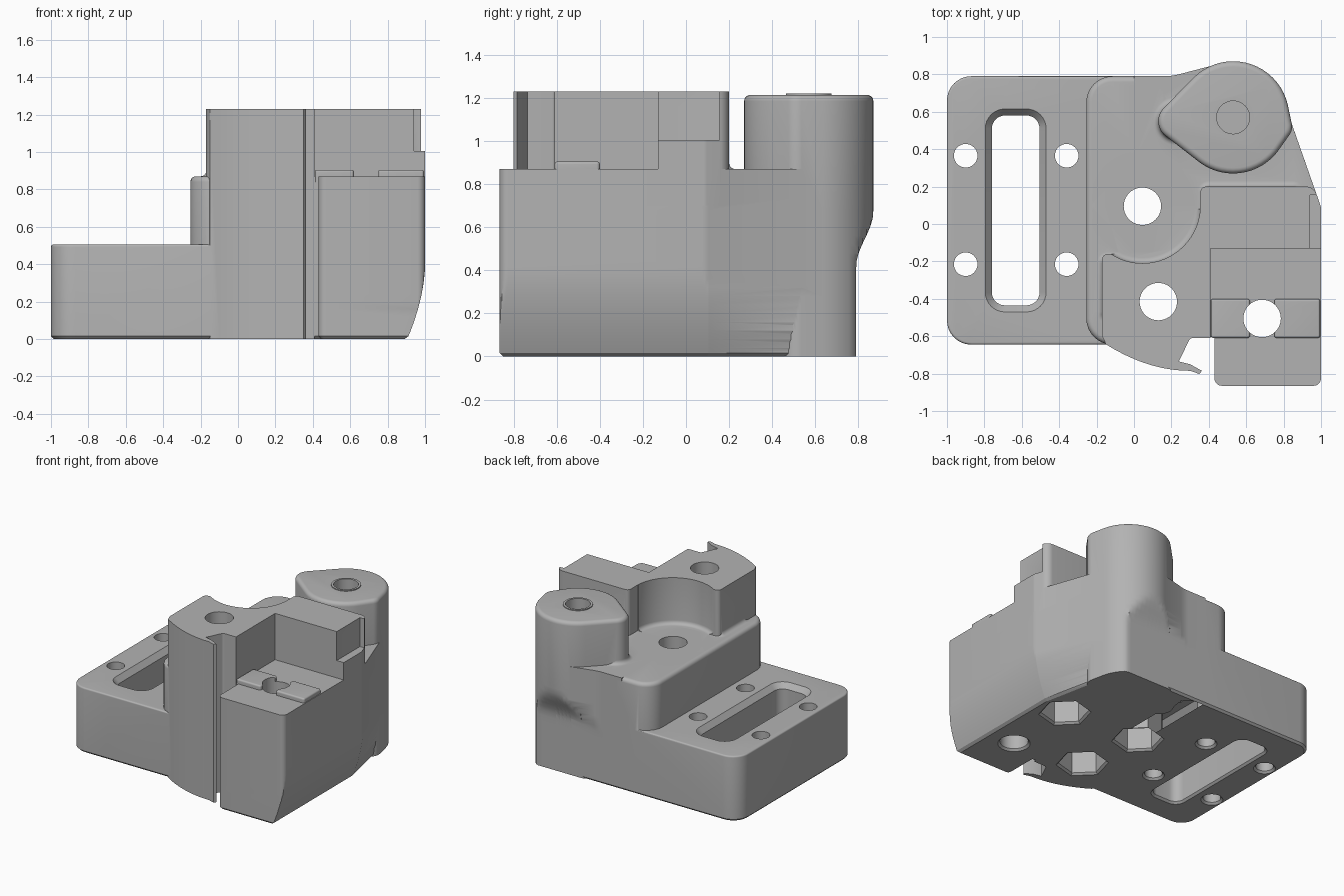
import bpy, bmesh, math
from mathutils import Vector

if "Cube" in bpy.data.objects:
    bpy.data.objects.remove(bpy.data.objects["Cube"])

grey = bpy.data.materials.new("machined grey")
grey.diffuse_color = (0.45, 0.45, 0.45, 1)
grey.use_nodes = True
grey.node_tree.nodes["Principled BSDF"].inputs["Base Color"].default_value = grey.diffuse_color


def rounded(*corners, seg=8):
    """Counter-clockwise outline from (x, y) or (x, y, corner radius)."""
    out, n = [], len(corners)
    for i, corner in enumerate(corners):
        p = Vector(corner[:2])
        if len(corner) == 2:
            out.append(p)
            continue
        r = corner[2]
        a = (Vector(corners[i - 1][:2]) - p).normalized()
        b = (Vector(corners[(i + 1) % n][:2]) - p).normalized()
        half = a.angle(b) / 2
        t = r / math.tan(half)
        c = p + (a + b).normalized() * (r / math.sin(half))
        v0, v1 = p + a * t - c, p + b * t - c
        a0 = math.atan2(v0.y, v0.x)
        d = (math.atan2(v1.y, v1.x) - a0 + math.pi) % math.tau - math.pi
        for k in range(seg + 1):
            s = a0 + d * k / seg
            out.append(c + r * Vector((math.cos(s), math.sin(s))))
    return out


def rect(x0, x1, y0, y1, r):
    return rounded((x0, y0, r), (x1, y0, r), (x1, y1, r), (x0, y1, r))


def circle(x, y, r, n=40, turn=0):
    return [Vector((x + r * math.cos(turn + math.tau * k / n),
                    y + r * math.sin(turn + math.tau * k / n))) for k in range(n)]


def hull(*discs):
    """Counter-clockwise outline wrapped round several discs."""
    pts = sorted((round(p.x, 5), round(p.y, 5)) for d in discs for p in circle(*d, n=56))

    def chain(seq):
        c = []
        for p in seq:
            while len(c) > 1 and ((c[-1][0] - c[-2][0]) * (p[1] - c[-2][1])
                                  - (c[-1][1] - c[-2][1]) * (p[0] - c[-2][0])) <= 1e-7:
                c.pop()
            c.append(p)
        return c[:-1]
    return [Vector(p) for p in chain(pts) + chain(pts[::-1])]


def offset(pts, d):
    out = []
    for i, p in enumerate(pts):
        e0 = (p - pts[i - 1]).normalized()
        e1 = (pts[(i + 1) % len(pts)] - p).normalized()
        n0, n1 = Vector((e0.y, -e0.x)), Vector((e1.y, -e1.x))
        out.append(p + (n0 + n1) * d / max(0.3, 1 + n0.dot(n1)))
    return out


def x_limit(z):
    return 1 - 0.095 * (max(0, 0.4 - z) / 0.4) ** 1.8


def y_limit(z):
    t = min(1, max(0, (z - 0.42) / 0.25))
    return 0.79 + 0.08 * t * t * (3 - 2 * t)


def prism(name, pts, rings, clamp=False):
    """Loft an outline through (z, outward offset) rings."""
    bm = bmesh.new()
    loops = []
    for z, d in rings:
        loop = []
        for x, y in offset(pts, d):
            if clamp:
                x, y = min(x, x_limit(z) + min(d, 0)), min(y, y_limit(z) + min(d, 0))
            loop.append(bm.verts.new((x, y, z)))
        loops.append(loop)
    n = len(pts)
    for a, b in zip(loops, loops[1:]):
        for i in range(n):
            j = (i + 1) % n
            bm.faces.new((a[i], a[j], b[j], b[i]))
    bm.faces.new(loops[0][::-1])
    bm.faces.new(loops[-1])
    if clamp:
        bmesh.ops.triangulate(bm, faces=[f for f in bm.faces if len(f.verts) == 4])
    me = bpy.data.meshes.new(name)
    bm.to_mesh(me)
    bm.free()
    me.materials.append(grey)
    ob = bpy.data.objects.new(name, me)
    bpy.context.collection.objects.link(ob)
    return ob


def combine(op, *shape):
    tool = prism(*shape)
    mod = block.modifiers.new(op, "BOOLEAN")
    mod.object, mod.operation, mod.solver = tool, op, "EXACT"
    deps = bpy.context.evaluated_depsgraph_get()
    me = bpy.data.meshes.new_from_object(block.evaluated_get(deps))
    block.modifiers.clear()
    block.data = me
    bpy.data.objects.remove(tool)


def add(*shape):
    combine("UNION", *shape)


def cut(*shape):
    combine("DIFFERENCE", *shape)


def arc(n=5):
    return [(math.sin(k * math.pi / 2 / n), math.cos(k * math.pi / 2 / n)) for k in range(n + 1)]


def fillet(z, r):
    """Rings rolling a convex edge inwards up to height z."""
    return [(z - r + r * s, r * c - r) for s, c in arc()]


def flare(z, r):
    """Rings of a concave foot rising from height z."""
    return [(z - 0.05, r)] + [(z + r - r * c, r - r * s) for s, c in arc()]


DECK, TOP, R = 0.87, 1.23, 0.03
foot = [(0, -0.015), (0.015, 0)]
levels = [(0.04 * k, 0) for k in range(1, 18)]

# mounting plate
block = prism("main_block", rect(-1, 0.2, -0.645, 0.79, 0.13), foot + fillet(0.505, 0.012))

# raised deck, and the right-hand body with its curved side
add("deck", rect(-0.255, 0.2, -0.645, 0.79, 0.14), foot + fillet(DECK, R))
body = rounded((0, -0.605), (0.43, -0.605), (0.43, -0.865, 0.04), (1, -0.865, 0.04),
               (1, 0.09, 0.1), (0.765, 0.76, 0.08), (0.5, 0.868, 0.2), (0.2, 0.79, 0.3), (0, 0.79))
add("body", body, foot + levels + [(DECK, 0)], True)

# front column: curved face ending in a thin hooked lip
curve = [(x / 20, -0.785 + 0.7 * (0.3 - x / 20) ** 2) for x in range(-3, 7)]
column = rounded((-0.17, -0.16, R), (-0.17, -0.6), *curve, (0.35, -0.802), (0.363, -0.785),
                 (0.3, -0.75), (0.24, -0.735), (0.3, -0.61, 0.02), (0.41, -0.61), (0.41, -0.16))
add("column", column, [(0, 0), (TOP, 0)])

# rear half of the upper block
upper = rounded((0.1, 0.08), (0.1, -0.3), (0.41, -0.3), (0.41, -0.13), (1, -0.13),
                (1, 0.09, 0.05), (0.962, 0.2, 0.06), (0.355, 0.2, R), (0.355, 0.08))
add("upper_block", upper, [(0.7, 0), (TOP, 0)])
add("block_foot", rect(0.37, 0.88, -0.05, 0.2, R), flare(DECK, R))
add("column_foot", rect(-0.17, 0.3, -0.5, -0.18, R), flare(DECK, R))

# corner tower
left, right = (0.23, 0.55, 0.1), (0.77, 0.52, 0.075)
add("tower", hull(left, (0.53, 0.57, 0.3), right), [(0, 0)] + levels + fillet(1.215, R), True)
add("tower_foot", hull(left, (0.5, 0.6, 0.16), (0.72, 0.52, 0.075)), flare(DECK, R))
add("collar", circle(0.53, 0.57, 0.105), [(1.1, 0), (1.222, 0)])

# raised pads beside the front hole
for x0, x1 in ((0.411, 0.62), (0.75, 0.995)):
    add("pad", rect(x0, x1, -0.61, -0.4, 0.015), [(0.84, 0)] + fillet(0.905, 0.012))

# round clearance and side step in the upper block
cut("scoop", circle(0.045, 0.1, 0.31, 64),
    [(DECK + R - R * c, R * s - R) for s, c in arc()] + [(1.4, 0)])
cut("step", rect(0.94, 1.1, -0.2, 0.155, 0.001), [(1.005, 0), (1.4, 0)])

# long slot with a chamfered rim
rim = [(-0.1, 0.015), (0, 0.015), (0.015, 0)]
cut("slot", rect(-0.76, -0.505, -0.435, 0.58, 0.07),
    rim + [(0.465, 0), (0.505, 0.035), (0.6, 0.035)])

# blind tower hole, front hole and plate screw holes
cut("tower_bore", circle(0.53, 0.57, 0.088), [(0.75, 0), (1.4, 0)])
cut("front_bore", circle(0.685, -0.505, 0.1), rim + [(1.4, 0)])
for x in (-0.9, -0.36):
    for y in (-0.215, 0.365):
        cut("screw_hole", circle(x, y, 0.063), rim + [(1.4, 0)])

# bolt holes with hexagonal nut pockets underneath
for x, y in ((0.045, 0.095), (0.685, 0.055), (0.13, -0.415)):
    cut("bolt_hole", circle(x, y, 0.1), [(-0.1, 0), (1.4, 0)])
    cut("nut_pocket", circle(x, y, 0.17, 6, math.radians(135)), rim + [(0.35, 0)])

# tidy and shade
bm = bmesh.new()
bm.from_mesh(block.data)
bmesh.ops.remove_doubles(bm, verts=bm.verts, dist=0.0002)
bmesh.ops.dissolve_degenerate(bm, edges=bm.edges, dist=0.0002)
bm.to_mesh(block.data)
bm.free()
bpy.context.view_layer.objects.active = block
block.select_set(True)
bpy.ops.object.shade_smooth_by_angle(angle=math.radians(32))
